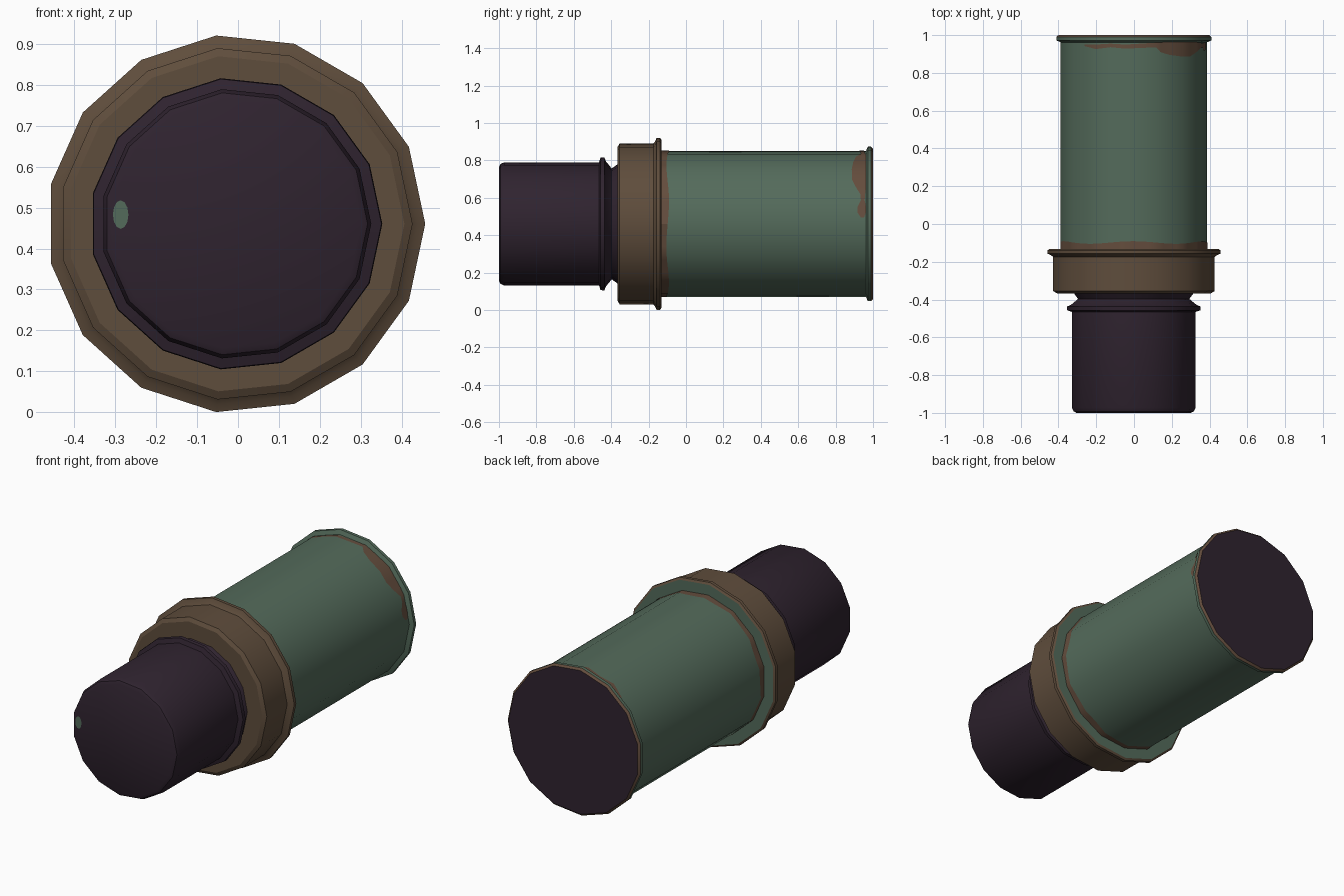
import bpy, math

if "Cube" in bpy.data.objects:
    bpy.data.objects.remove(bpy.data.objects["Cube"])

SIDES = 15
CX, CZ = -0.005, 0.4605


def material(name, rgb):
    lin = [((c / 255 + 0.055) / 1.055) ** 2.4 for c in rgb]
    m = bpy.data.materials.new(name)
    m.diffuse_color = (*lin, 1)
    m.use_nodes = True
    m.node_tree.nodes["Principled BSDF"].inputs["Base Color"].default_value = m.diffuse_color
    return m


PURPLE = material("dark purple", (47, 35, 47))
BROWN = material("dull brown", (95, 77, 60))
GREEN = material("faded green", (84, 107, 91))
RUST = material("rust", (100, 77, 61))


def facet_point(deg, r, y):
    """Point on the 15-sided prism surface of corner radius r."""
    step = 360 / SIDES
    off = (deg % step) - step / 2
    d = r * math.cos(math.radians(step / 2)) / math.cos(math.radians(off))
    a = math.radians(deg)
    return (CX + d * math.cos(a), y, CZ + d * math.sin(a))


def make(name, verts, faces, mats, idx=None):
    me = bpy.data.meshes.new(name)
    me.from_pydata(verts, [], faces)
    for m in mats:
        me.materials.append(m)
    if idx:
        me.polygons.foreach_set("material_index", idx)
    ob = bpy.data.objects.new(name, me)
    bpy.context.collection.objects.link(ob)
    bpy.ops.object.select_all(action='DESELECT')
    ob.select_set(True)
    bpy.context.view_layer.objects.active = ob
    bpy.ops.object.shade_smooth_by_angle(angle=math.radians(30))
    return ob


def lathe(name, profile, mats, bands=None, caps=(0, 0)):
    """Spin (y, r) points about the long axis; bands gives a material per segment."""
    n = SIDES
    verts = [facet_point(i * 360 / n, r, y) for y, r in profile for i in range(n)]
    faces, idx = [], []
    for k in range(len(profile) - 1):
        for i in range(n):
            j = (i + 1) % n
            faces.append((k * n + i, k * n + j, (k + 1) * n + j, (k + 1) * n + i))
            idx.append(bands[k] if bands else 0)
    last = (len(profile) - 1) * n
    faces += [tuple(reversed(range(n))), tuple(range(last, last + n))]
    idx += list(caps)
    # the spin runs clockwise seen from the front, so flip to face outward
    faces = [tuple(reversed(f)) for f in faces]
    return make(name, verts, faces, mats, idx)


def strip(name, rows, r, mat):
    """Thin painted band: rows of (angle, y start, y end)."""
    verts, faces = [], []
    for a, y0, y1 in rows:
        verts += [facet_point(a, r, y0), facet_point(a, r, y1)]
    for k in range(len(rows) - 1):
        faces.append((2 * k, 2 * k + 1, 2 * k + 3, 2 * k + 2))
    return make(name, verts, faces, [mat])


# front barrel with lip and pinched neck
lathe("front_barrel", [
    (-1.0, 0.306), (-0.992, 0.322), (-0.972, 0.331), (-0.465, 0.331),
    (-0.457, 0.356), (-0.437, 0.358), (-0.428, 0.336), (-0.397, 0.298),
    (-0.36, 0.325)], [PURPLE])

# collar: brown outside, green on its rear face
lathe("collar", [
    (-0.367, 0.300), (-0.367, 0.412), (-0.355, 0.432), (-0.175, 0.432),
    (-0.165, 0.444), (-0.157, 0.463), (-0.139, 0.463), (-0.132, 0.452),
    (-0.132, 0.380)], [BROWN, GREEN], [0, 0, 0, 0, 0, 0, 0, 1], (0, 1))

# rear body with rim and dark end disc
lathe("rear_body", [
    (-0.14, 0.392), (0.962, 0.392), (0.972, 0.415), (0.990, 0.415),
    (1.0, 0.404)], [GREEN, RUST, PURPLE], [0, 0, 0, 1], (0, 2))

# worn ring beside the collar
strip("collar_rust", [
    (a, -0.135, -0.098 + 0.007 * math.sin(math.radians(5 * a)))
    for a in range(0, 361, 6)], 0.394, RUST)

# worn patch beside the rear rim
strip("rim_rust", [
    (5, 0.935, 0.952), (9, 0.917, 0.962), (14, 0.918, 0.962), (19, 0.935, 0.955),
    (24, 0.932, 0.958), (30, 0.91, 0.963), (38, 0.888, 0.963), (48, 0.886, 0.963),
    (60, 0.895, 0.963), (68, 0.91, 0.962), (72, 0.935, 0.96), (84, 0.932, 0.955),
    (96, 0.928, 0.95), (108, 0.936, 0.955), (120, 0.926, 0.95), (132, 0.942, 0.95)],
    0.394, RUST)

# chipped spot on the front face
ring = [(-0.287 + 0.019 * math.cos(t * math.pi / 6), -1.001,
         0.483 + 0.035 * math.sin(t * math.pi / 6)) for t in range(12)]
make("front_chip", ring, [tuple(range(12))], [GREEN])
